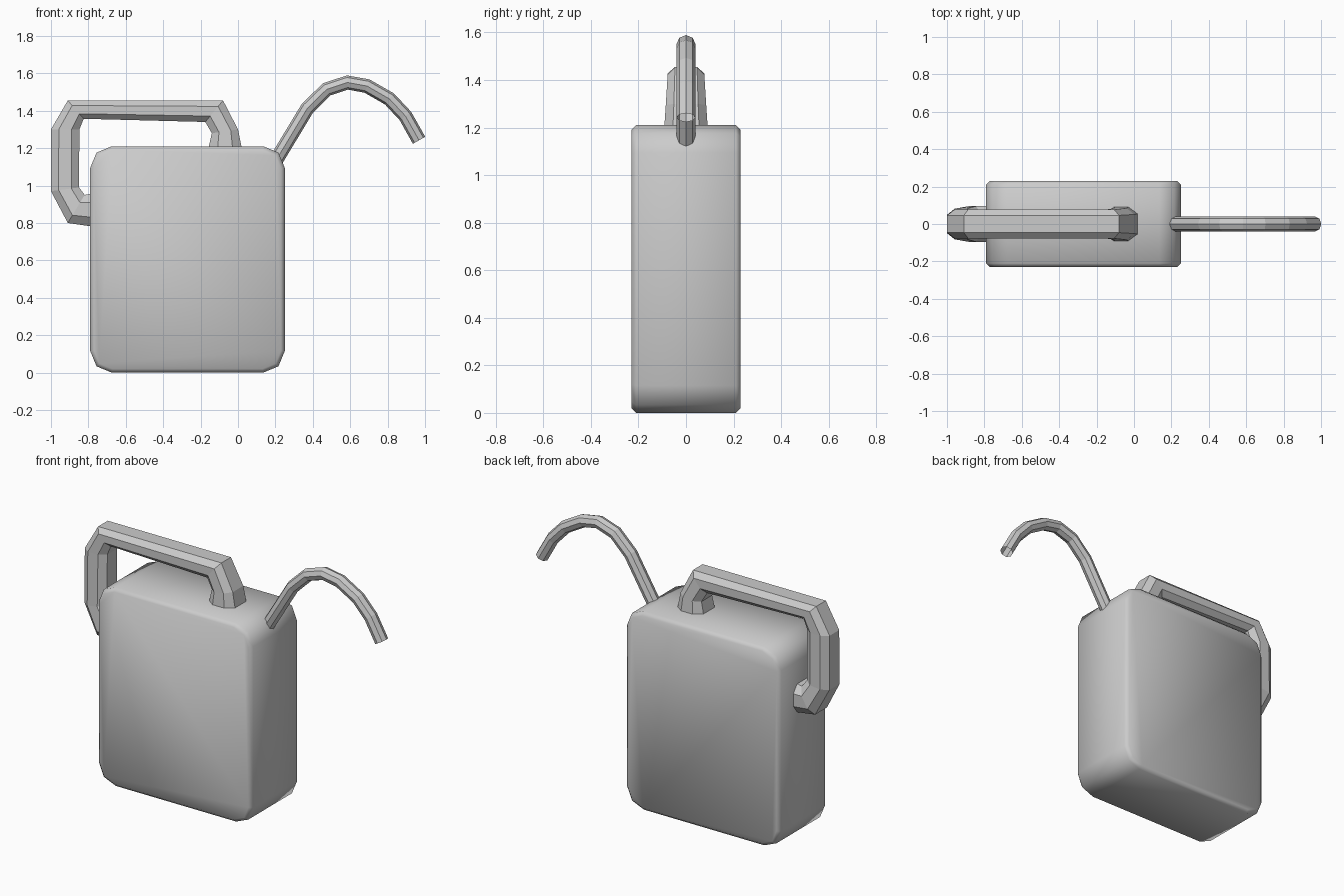
import bpy, bmesh, math
from mathutils import Vector

if "Cube" in bpy.data.objects:
    bpy.data.objects.remove(bpy.data.objects["Cube"])


def make_object(name, bm):
    bmesh.ops.recalc_face_normals(bm, faces=bm.faces)
    mesh = bpy.data.meshes.new(name)
    bm.to_mesh(mesh)
    bm.free()
    obj = bpy.data.objects.new(name, mesh)
    bpy.context.collection.objects.link(obj)
    return obj


def loft(name, sections, profile, caps):
    """Sections are (outer xz, inner xz, half depth); profile is in -1..1 (radial, y)."""
    bm = bmesh.new()
    rings = []
    for outer, inner, depth in sections:
        o, i = Vector(outer), Vector(inner)
        mid, half = (o + i) / 2, (o - i) / 2
        ring = []
        for u, v in profile:
            p = mid + half * u
            ring.append(bm.verts.new((p.x, v * depth, p.y)))
        rings.append(ring)
    n = len(profile)
    for a, b in zip(rings, rings[1:]):
        for k in range(n):
            bm.faces.new((a[k], a[(k + 1) % n], b[(k + 1) % n], b[k]))
    if caps[0]:
        bm.faces.new(rings[0])
    if caps[1]:
        bm.faces.new(rings[-1])
    return make_object(name, bm)


# Can body: rounded rectangle extruded in depth, rims chamfered
x0, x1, z0, z1, depth, r = -0.79, 0.25, 0.0, 1.21, 0.23, 0.115
corners = [(x1 - r, z1 - r), (x0 + r, z1 - r), (x0 + r, z0 + r), (x1 - r, z0 + r)]
bm = bmesh.new()
outline = []
for q, (cx, cz) in enumerate(corners):
    for s in range(3):
        a = math.radians(90 * q + 45 * s)
        outline.append(bm.verts.new((cx + r * math.cos(a), -depth, cz + r * math.sin(a))))
front = bm.faces.new(outline)
ext = bmesh.ops.extrude_face_region(bm, geom=[front], use_keep_orig=True)
moved = [g for g in ext["geom"] if isinstance(g, bmesh.types.BMVert)]
bmesh.ops.translate(bm, vec=(0, 2 * depth, 0), verts=moved)
body = make_object("can_body", bm)
bevel = body.modifiers.new("rim_chamfer", "BEVEL")
bevel.width = 0.02
bevel.segments = 1
bevel.limit_method = "ANGLE"
bevel.angle_limit = math.radians(60)
bpy.context.view_layer.objects.active = body
body.select_set(True)
bpy.ops.object.modifier_apply(modifier=bevel.name)
bpy.ops.object.shade_smooth_by_angle(angle=math.radians(46))

# Handle: chamfered-square tube from the top to the left side
chamfered = [(1, 0.6), (0.45, 1), (-0.45, 1), (-1, 0.6),
             (-1, -0.6), (-0.45, -1), (0.45, -1), (1, -0.6)]
loft("handle", [
    ((0.022, 1.19), (-0.16, 1.19), 0.092),
    ((0.0, 1.30), (-0.14, 1.28), 0.085),
    ((-0.08, 1.455), (-0.175, 1.34), 0.077),
    ((-0.91, 1.455), (-0.825, 1.357), 0.077),
    ((-1.0, 1.30), (-0.848, 1.30), 0.077),
    ((-1.0, 0.97), (-0.85, 0.99), 0.082),
    ((-0.91, 0.80), (-0.82, 0.95), 0.095),
    ((-0.77, 0.78), (-0.77, 0.96), 0.095),
], chamfered, (True, True))

# Spout: thin curved octagonal tube, open at the tip
path = [(0.20, 1.13), (0.372, 1.415), (0.475, 1.515), (0.585, 1.551),
        (0.69, 1.532), (0.81, 1.463), (0.895, 1.372), (0.968, 1.242)]
points = [Vector(p) for p in path]
sections = []
for k, p in enumerate(points):
    d_in = (p - points[max(k - 1, 0)]).normalized()
    d_out = (points[min(k + 1, len(points) - 1)] - p).normalized()
    t = (d_in + d_out).normalized()
    normal = Vector((-t.y, t.x)) * 0.038
    sections.append((p + normal, p - normal, 0.04))
octagon = [(math.cos(k * math.pi / 4), math.sin(k * math.pi / 4)) for k in range(8)]
loft("spout", sections, octagon, (True, False))
